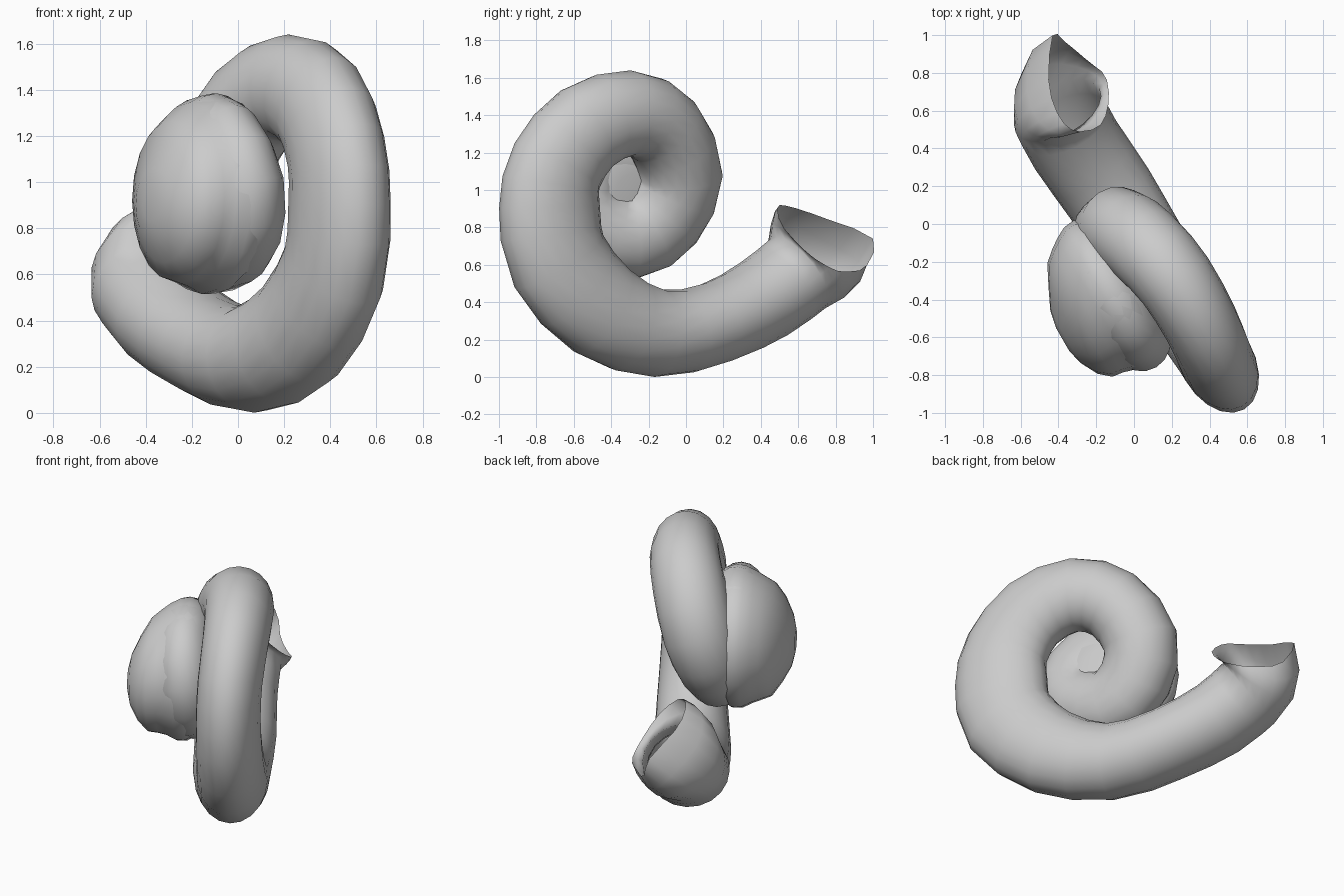
import bpy, bmesh, math
from mathutils import Vector

if "Cube" in bpy.data.objects:
    bpy.data.objects.remove(bpy.data.objects["Cube"])

SIDES = 20
AXIS = Vector((0.87, 0.5, 0))    # axis the horn coils around
PLANE = Vector((0.5, -0.87, 0))  # horizontal direction in the coil plane

# Centreline from mouth to inner coil: x, y, z, radius in coil plane, radius along axis
PATH = [
    (-.405, .60, .555, .235, .25), (-.31, .42, .42, .23, .25), (-.13, .16, .29, .22, .245),
    (.06, -.15, .235, .235, .235), (.27, -.45, .355, .27, .215), (.415, -.68, .62, .29, .20),
    (.44, -.73, .91, .29, .195), (.425, -.69, 1.13, .27, .195), (.355, -.53, 1.33, .25, .20),
    (.22, -.30, 1.41, .23, .21), (.06, -.12, 1.32, .225, .22), (-.075, -.03, 1.08, .23, .22),
    (-.11, -.12, .86, .23, .21), (-.07, -.30, .75, .23, .20), (0, -.50, .82, .22, .19),
    (.01, -.57, .98, .22, .18), (-.06, -.48, 1.13, .23, .17), (-.15, -.30, 1.15, .22, .17),
    (-.22, -.24, 1.0, .19, .16), (-.22, -.30, .90, .15, .14),
]
# Ragged flared lip of the mouth
RIM = [(-.43, 1.0, .74), (-.45, .74, .85), (-.39, .56, .91), (-.30, .49, .91),
       (-.18, .52, .80), (-.135, .64, .67), (-.15, .78, .58), (-.24, .86, .565),
       (-.36, .96, .59)]
# Rounded tip whorl with soft ridges: position along axis, in plane, z, radius
WHORL = [(-.11, .25, .97, .12), (-.13, .25, .97, .28), (-.20, .26, .96, .40),
         (-.27, .26, .95, .435), (-.33, .262, .945, .43), (-.39, .265, .945, .40),
         (-.44, .275, .935, .375), (-.50, .297, .92, .345), (-.56, .33, .91, .26),
         (-.61, .335, .90, .16), (-.63, .34, .90, .07)]


def spline(pts, t, closed=False):
    """Catmull-Rom point at parameter t."""
    n = len(pts)
    i = math.floor(t)
    u = t - i
    g = lambda k: pts[k % n] if closed else pts[max(0, min(n - 1, k))]
    return [0.5 * (2*b + (c - a)*u + (2*a - 5*b + 4*c - d)*u*u + (3*b - a - 3*c + d)*u**3)
            for a, b, c, d in zip(g(i - 1), g(i), g(i + 1), g(i + 2))]


def tangent(t):
    end = len(PATH) - 1
    a, b = spline(PATH, max(0, t - .05)), spline(PATH, min(end, t + .05))
    return (Vector(b[:3]) - Vector(a[:3])).normalized()


def ellipse(center, up, side):
    return [center + up * math.cos(2*math.pi*j/SIDES) + side * math.sin(2*math.pi*j/SIDES)
            for j in range(SIDES)]


def skin(name, rings, cap_start):
    """Skin a list of rings into a smooth object, closing the far end."""
    bm = bmesh.new()
    loops = [[bm.verts.new(p) for p in r] for r in rings]
    for a, b in zip(loops, loops[1:]):
        for j in range(SIDES):
            k = (j + 1) % SIDES
            bm.faces.new((a[j], a[k], b[k], b[j]))
    bm.faces.new(loops[-1])
    if cap_start:
        bm.faces.new(loops[0])
    bmesh.ops.recalc_face_normals(bm, faces=bm.faces)
    for f in bm.faces:
        f.smooth = True
    mesh = bpy.data.meshes.new(name)
    bm.to_mesh(mesh)
    bm.free()
    obj = bpy.data.objects.new(name, mesh)
    bpy.context.collection.objects.link(obj)


# Tube cross-sections along the coil
rings = []
for k in range(2 * (len(PATH) - 1) + 1):
    x, y, z, ra, rb = spline(PATH, k / 2)
    tan = tangent(k / 2)
    side = (AXIS - tan * AXIS.dot(tan)).normalized()
    rings.append(ellipse(Vector((x, y, z)), tan.cross(side) * ra, side * rb))

# Lip ring, rotated to the best match with the first cross-section
rim = [Vector(spline(RIM, len(RIM) * j / SIDES, True)) for j in range(SIDES)]
options = [[r[(j + s) % SIDES] for j in range(SIDES)]
           for r in (rim, rim[::-1]) for s in range(SIDES)]
rim = min(options, key=lambda r: sum((p - q).length_squared for p, q in zip(r, rings[0])))

# Swollen rings between tube and lip, bulging most on the long outer side
center = Vector(PATH[0][:3])
swells = []
for u in (.7, .35):
    ring = []
    for p, q in zip(rings[0], rim):
        bulge = (p - q).length * 4 * u * (1 - u)
        ring.append(p.lerp(q, u) - tangent(0) * .09 * bulge
                    + (p - center).normalized() * .13 * bulge)
    swells.append(ring)

skin("curled_horn", [rim] + swells + rings, False)
skin("tip_whorl", [ellipse(AXIS * n + PLANE * p + Vector((0, 0, z)),
                           Vector((0, 0, r)), PLANE * r) for n, p, z, r in WHORL], True)
